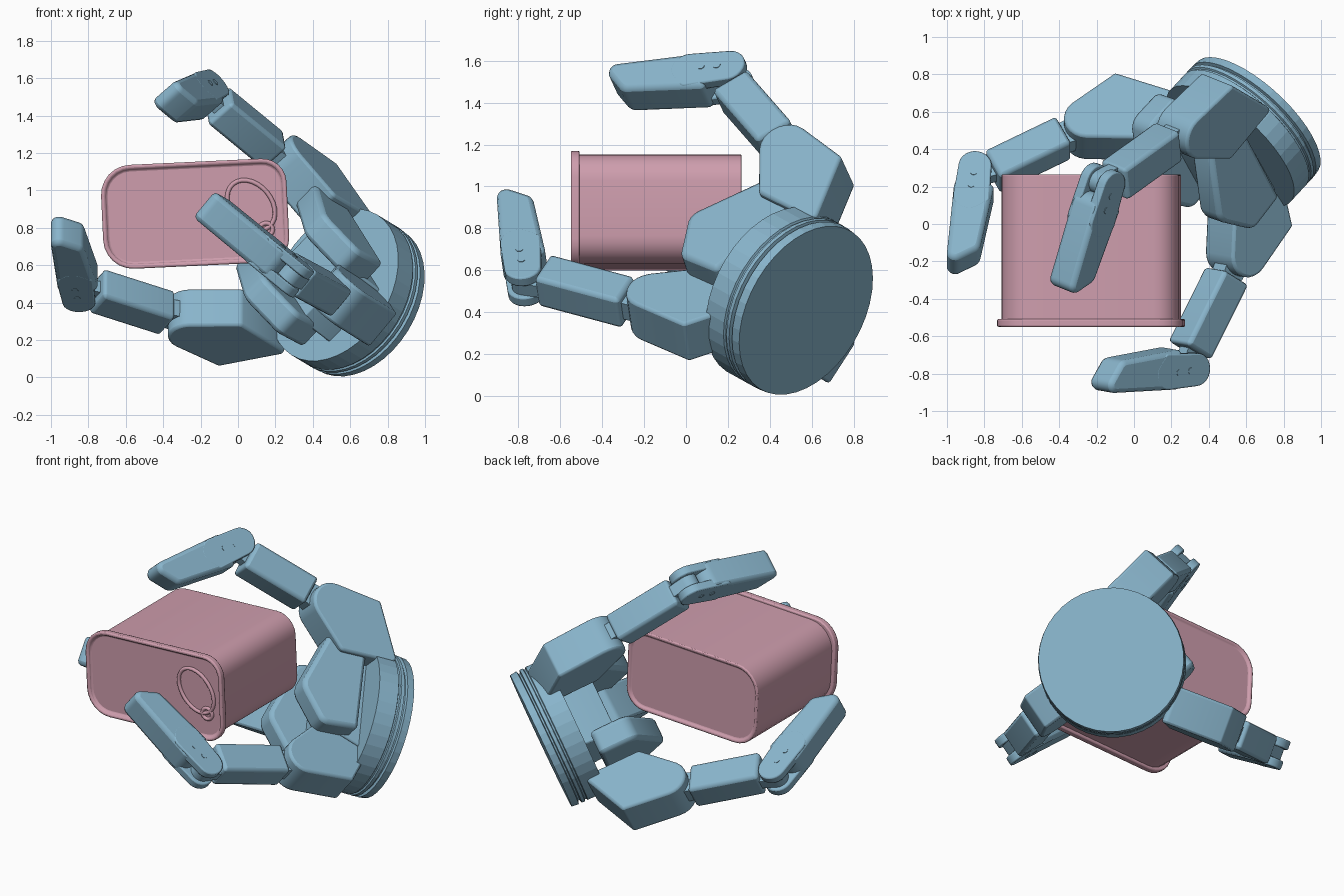
import bpy, bmesh
from math import cos, sin, pi, radians
from mathutils import Vector as V

cube = bpy.data.objects.get("Cube")
if cube:
    bpy.data.objects.remove(cube, do_unlink=True)


def material(name, rgb):
    m = bpy.data.materials.new(name)
    m.use_nodes = True
    m.diffuse_color = (*rgb, 1)
    m.node_tree.nodes["Principled BSDF"].inputs["Base Color"].default_value = (*rgb, 1)
    return m


BLUE = material("steel blue", (0.25, 0.46, 0.60))
PINK = material("dusty pink", (0.62, 0.34, 0.42))


def link(name, data, mat):
    data.materials.append(mat)
    ob = bpy.data.objects.new(name, data)
    bpy.context.collection.objects.link(ob)
    return ob


def hull(name, discs, frame, width, mid=0.0, bevel=0.0, mat=BLUE, insets=()):
    """Plate whose outline wraps the discs (x, y, radius), extruded along the frame's third axis."""
    o, ex, ey, ez = frame
    bm = bmesh.new()
    for x, y, r in discs:
        for k in range(24):
            a = 2 * pi * k / 24
            p = o + ex * (x + r * cos(a)) + ey * (y + r * sin(a))
            for side in (-0.5, 0.5):
                bm.verts.new(p + ez * (mid + side * width))
    res = bmesh.ops.convex_hull(bm, input=bm.verts)
    junk = {g for g in res["geom_interior"] + res["geom_unused"] if isinstance(g, bmesh.types.BMVert)}
    bmesh.ops.delete(bm, geom=list(junk), context='VERTS')
    bmesh.ops.dissolve_limit(bm, angle_limit=radians(1), verts=bm.verts, edges=bm.edges)
    bmesh.ops.recalc_face_normals(bm, faces=bm.faces)
    # sunken panels on the end faces
    for sign, rim, depth in insets:
        face = max(bm.faces, key=lambda f: f.normal.dot(ez * sign))
        bmesh.ops.inset_region(bm, faces=[face], thickness=rim)
        bmesh.ops.inset_region(bm, faces=[face], thickness=0.006, depth=-depth)
    me = bpy.data.meshes.new(name)
    bm.to_mesh(me)
    bm.free()
    for p in me.polygons:
        p.use_smooth = True
    me.set_sharp_from_angle(angle=radians(30))
    ob = link(name, me, mat)
    if bevel:
        m = ob.modifiers.new("soft edges", 'BEVEL')
        m.width, m.segments, m.limit_method = bevel, 2, 'ANGLE'
        m.angle_limit = radians(35)
    return ob


# palm frame: forward axis out of the base, then the two axes across it
FWD = V((-0.63, -0.68, 0.38)).normalized()
SIDE = V((0.62, -0.29, 0.73))
SIDE = (SIDE - FWD * SIDE.dot(FWD)).normalized()
UP = FWD.cross(SIDE).normalized()
if UP.z < 0:
    UP = -UP
FRONT = V((0.515, 0.417, 0.495))
PALM = (FRONT, FWD, UP, SIDE)

# round base with two grooves near the back
profile = [(-0.23, 0), (-0.23, 0.435), (-0.185, 0.44), (-0.18, 0.42), (-0.17, 0.42),
           (-0.165, 0.44), (-0.145, 0.44), (-0.14, 0.43), (-0.13, 0.43),
           (-0.125, 0.44), (0, 0.44), (0, 0)]
bm = bmesh.new()
vs = [bm.verts.new(FRONT + FWD * h + UP * r) for h, r in profile]
es = [bm.edges.new(pair) for pair in zip(vs, vs[1:])]
bmesh.ops.spin(bm, geom=vs + es, cent=FRONT, axis=FWD, angle=2 * pi, steps=40)
bmesh.ops.remove_doubles(bm, verts=bm.verts, dist=0.0005)
bmesh.ops.recalc_face_normals(bm, faces=bm.faces)
me = bpy.data.meshes.new("round_base")
bm.to_mesh(me)
bm.free()
link("round_base", me, BLUE)

# palm block and the two rounded cheeks beside the thumb
hull("palm_block", [(x, y, 0.01) for x, h in ((-0.02, 0.27), (0.19, 0.2)) for y in (-h, h)],
     PALM, 0.4, bevel=0.01)
cheek = [(0.09, 0.33, 0.04), (0.09, -0.2, 0.03), (0.23, 0.28, 0.09), (0.34, -0.02, 0.1), (0.26, -0.18, 0.07)]
for name, s in (("palm_cheek_upper", 1), ("palm_cheek_lower", -1)):
    hull(name, cheek, PALM, 0.16, mid=0.24 * s, bevel=0.025)


def finger(name, knuckle, joint, tip):
    knuckle, joint, tip = V(knuckle), V(joint), V(tip)
    u, v = (joint - knuckle).normalized(), (tip - joint).normalized()
    w = u.cross(v).normalized()
    mid = (knuckle, u, u.cross(w), w)
    end = (joint, v, v.cross(w), w)
    n = (joint - knuckle).length
    # angular housing with rounded knuckle
    hull(name + "_housing", [(0, 0, 0.125), (-0.25, 0.17, 0.02), (-0.48, -0.08, 0.03), (-0.19, -0.19, 0.04)],
         mid, 0.235, bevel=0.015)
    # middle link: boxy shell with narrow lugs at both ends
    hull(name + "_middle_link", [(x, y + h, 0.02) for x, y in ((0.16, 0.0), (n - 0.11, -0.03)) for h in (-0.075, 0.075)],
         mid, 0.18, bevel=0.02)
    hull(name + "_knuckle_lug", [(0, 0, 0.08), (0.22, 0, 0.06)], mid, 0.1)
    hull(name + "_joint_lug", [(n - 0.2, -0.02, 0.07), (n, 0, 0.065)], mid, 0.07)
    # fingertip: two cheeks round the joint, then the padded tip
    for s in (-1, 1):
        hull(name + "_joint_cheek", [(0, 0, 0.088), (0.2, 0, 0.085), (0.2, -0.08, 0.03)], end, 0.055, mid=0.063 * s, bevel=0.008)
    hull(name + "_tip", [(0.14, 0.012, 0.08), (0.125, -0.095, 0.025), (0.49, -0.055, 0.055), (0.56, 0.015, 0.045)],
         end, 0.18, bevel=0.03)
    for x in (0.05, 0.13):
        hull(name + "_screw", [(x, 0.0, 0.018)], end, 0.187)


finger("upper_finger", (0.285, 0.50, 1.13), (-0.17, 0.22, 1.525), (-0.36, -0.33, 1.49))
finger("right_finger", (-0.25, 0.51, 0.31), (-0.85, 0.27, 0.47), (-0.95, -0.24, 0.80))
finger("thumb", (0.55, -0.15, 0.42), (0.285, -0.77, 0.55), (-0.17, -0.84, 0.92))

# food can: rounded block, wider rim at the front, sunken ends
t = radians(2.7)
CAN = (V((-0.23, 0, 0.875)), V((cos(t), 0, sin(t))), V((-sin(t), 0, cos(t))), V((0, -1, 0)))


def corners(hx, hy):
    return [(sx * (hx - r), sy * (hy - r), r) for sx, r in ((-1, 0.16), (1, 0.13)) for sy in (-1, 1)]


hull("can_body", corners(0.475, 0.262), CAN, 0.795, mid=0.1325, bevel=0.012, mat=PINK, insets=[(-1, 0.02, 0.012)])
hull("can_rim", corners(0.497, 0.278), CAN, 0.042, mid=0.529, bevel=0.008, mat=PINK, insets=[(1, 0.022, 0.02)])


def ring(name, x, z, rx, rz, tilt, depth):
    cu = bpy.data.curves.new(name, 'CURVE')
    cu.dimensions, cu.bevel_depth, cu.bevel_resolution = '3D', depth, 2
    sp = cu.splines.new('POLY')
    sp.points.add(27)
    for k, p in enumerate(sp.points):
        a = 2 * pi * k / 28
        px, pz = rx * cos(a), rz * sin(a)
        p.co = (x + px * cos(tilt) - pz * sin(tilt), -0.534, z + px * sin(tilt) + pz * cos(tilt), 1)
    sp.use_cyclic_u = True
    link(name, cu, PINK)


# pull tab and rivet
ring("pull_tab", 0.07, 0.92, 0.15, 0.11, radians(-50), 0.012)
ring("tab_rivet", 0.15, 0.79, 0.035, 0.035, 0, 0.012)
